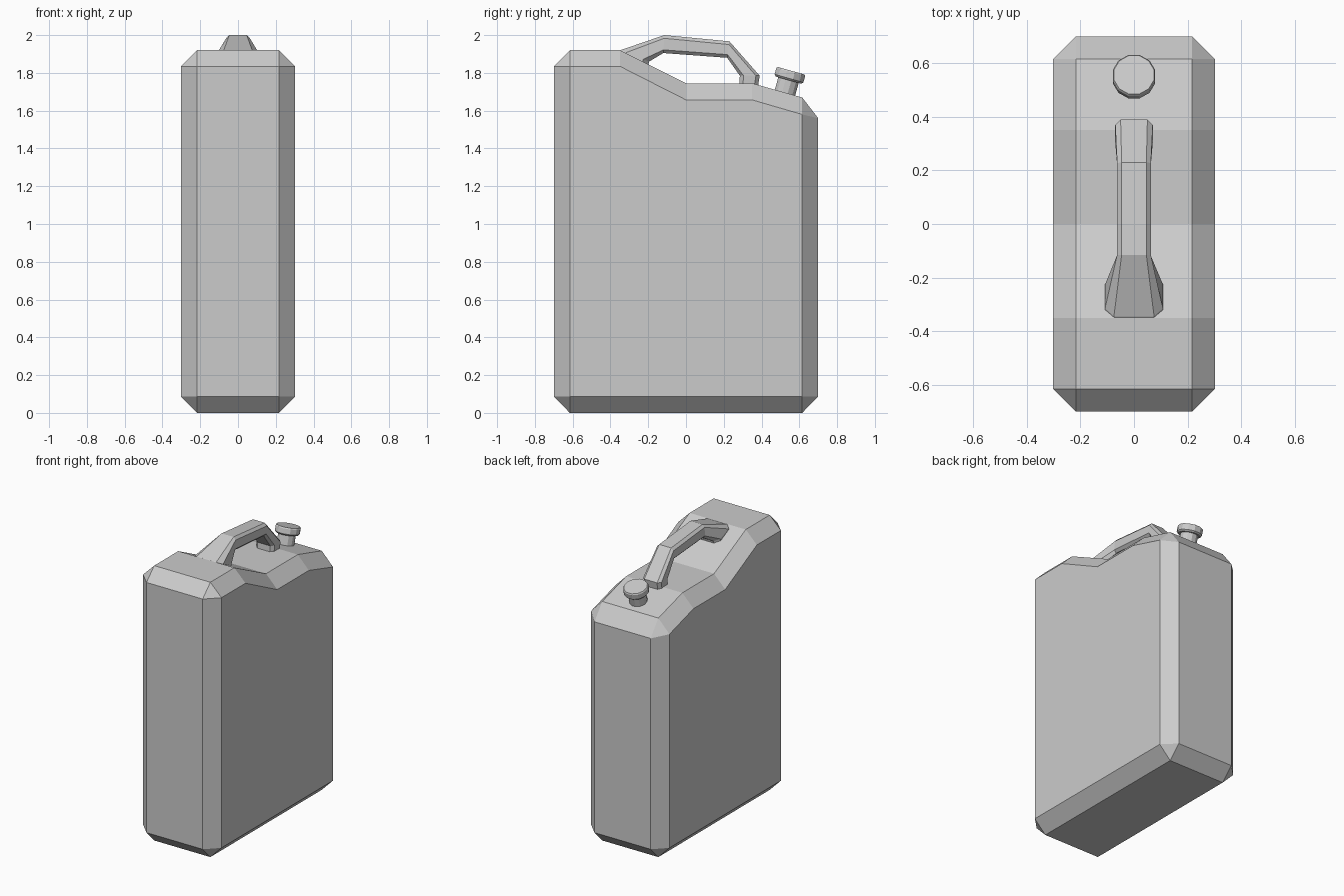
import bpy, bmesh
from mathutils import Vector

if "Cube" in bpy.data.objects:
    bpy.data.objects.remove(bpy.data.objects["Cube"])


def finish(bm, name):
    bmesh.ops.recalc_face_normals(bm, faces=bm.faces)
    me = bpy.data.meshes.new(name)
    bm.to_mesh(me)
    bm.free()
    ob = bpy.data.objects.new(name, me)
    bpy.context.collection.objects.link(ob)
    return ob


def loft(bm, rings):
    # Bridge equal-length closed rings of points and cap both ends
    vs = [[bm.verts.new(p) for p in r] for r in rings]
    n = len(vs[0])
    for a, b in zip(vs, vs[1:]):
        for i in range(n):
            j = (i + 1) % n
            bm.faces.new((a[i], a[j], b[j], b[i]))
    bm.faces.new(vs[0])
    bm.faces.new(vs[-1])


# Can body: outer side profile, inset side panel, chamfer between them
outer = [(-.615, 0), (.615, 0), (.7, .087), (.7, 1.56), (.615, 1.67), (.35, 1.745),
         (0, 1.745), (-.35, 1.92), (-.615, 1.92), (-.7, 1.835), (-.7, .087)]
panel = [(-.615, .087), (.615, .087), (.615, 1.58), (.35, 1.657),
         (0, 1.657), (-.35, 1.835), (-.615, 1.835)]
link = [0, 1, 1, 2, 2, 3, 4, 5, 6, 6, 0]

bm = bmesh.new()
edge = {}
for s in (-1, 1):
    o = edge[s] = [bm.verts.new((s * .217, y, z)) for y, z in outer]
    p = [bm.verts.new((s * .303, y, z)) for y, z in panel]
    bm.faces.new(p)
    for i in range(len(o)):
        j = (i + 1) % len(o)
        a, b = link[i], link[j]
        bm.faces.new((o[i], o[j], p[a]) if a == b else (o[i], o[j], p[b], p[a]))
for i in range(len(outer)):
    j = (i + 1) % len(outer)
    bm.faces.new((edge[-1][i], edge[-1][j], edge[1][j], edge[1][i]))
finish(bm, "can_body")

# Handle: chamfered sections (top point, bottom point, half width, chamfer)
sections = [
    ((-.37, 1.905), (-.205, 1.825), .11, .033),
    ((-.345, 1.921), (-.195, 1.86), .108, .033),
    ((-.115, 2.0), (-.12, 1.905), .063, .017),
    ((.23, 1.967), (.218, 1.88), .063, .017),
    ((.39, 1.785), (.285, 1.785), .07, .02),
    ((.38, 1.72), (.28, 1.72), .066, .02),
]


def handle_ring(top, bottom, w, c):
    t, b = Vector((0, *top)), Vector((0, *bottom))
    f = c / (t - b).length
    half = [(w - c, 0), (w, f), (w, 1 - f), (w - c, 1)]
    pts = half + [(-x, k) for x, k in reversed(half)]
    return [t.lerp(b, k) + Vector((x, 0, 0)) for x, k in pts]


bm = bmesh.new()
loft(bm, [handle_ring(*s) for s in sections])
finish(bm, "carry_handle")


# Spout and cap: turned 12-sided parts tilted square to the sloping top
def turned(name, profile):
    from math import sin, cos, pi
    bm = bmesh.new()
    angles = [(i + .5) * pi / 6 for i in range(12)]
    loft(bm, [[(r * cos(a), r * sin(a), z) for a in angles] for r, z in profile])
    ob = finish(bm, name)
    ob.location = (0, .524, 1.696)
    ob.rotation_euler = (-.276, 0, 0)


turned("spout_neck", [(.058, -.03), (.058, .08)])
turned("spout_cap", [(.072, .068), (.082, .078), (.082, .112), (.077, .12)])
